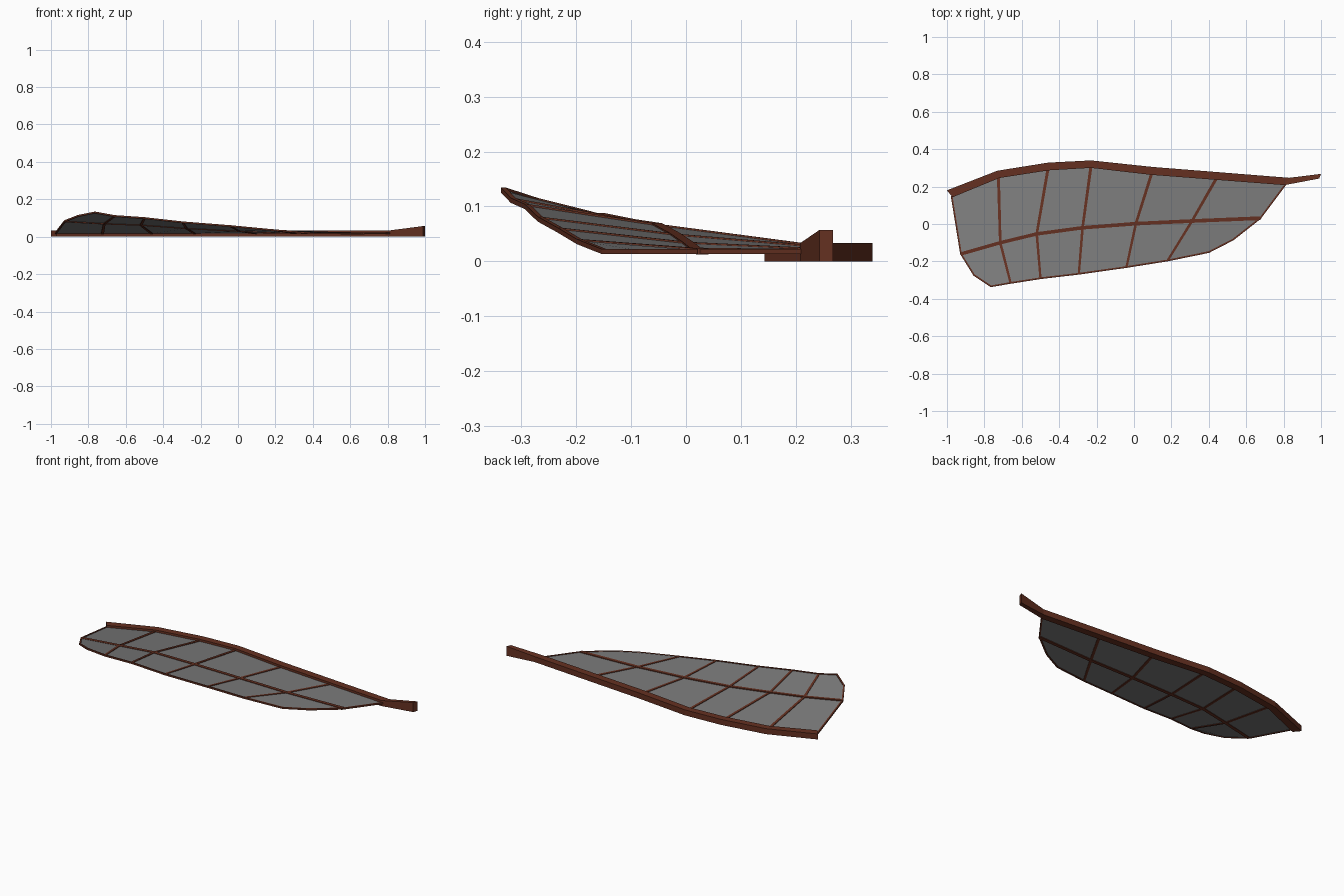
import bpy, bmesh
from mathutils import Vector

if "Cube" in bpy.data.objects:
    bpy.data.objects.remove(bpy.data.objects["Cube"])


def material(name, rgb):
    m = bpy.data.materials.new(name)
    m.diffuse_color = (*rgb, 1)
    m.use_nodes = True
    m.node_tree.nodes["Principled BSDF"].inputs["Base Color"].default_value = m.diffuse_color
    return m


WOOD = material("brown_wood", (0.13, 0.03, 0.015))
SKIN = material("grey_skin", (0.2, 0.2, 0.2))


def finish(name, bm, mat):
    bmesh.ops.recalc_face_normals(bm, faces=bm.faces)
    me = bpy.data.meshes.new(name)
    bm.to_mesh(me)
    bm.free()
    ob = bpy.data.objects.new(name, me)
    me.materials.append(mat)
    bpy.context.collection.objects.link(ob)
    return ob


def loft(name, rings, mat):
    bm = bmesh.new()
    vs = [[bm.verts.new(p) for p in r] for r in rings]
    for a, b in zip(vs, vs[1:]):
        for i in range(4):
            j = (i + 1) % 4
            bm.faces.new((a[i], a[j], b[j], b[i]))
    bm.faces.new(vs[0])
    bm.faces.new(vs[-1])
    return finish(name, bm, mat)


def strip(name, path, w0, w1, h):
    """Rectangular bar following a path, tapering in width."""
    pts = [Vector(p) for p in path]
    rings = []
    for i, p in enumerate(pts):
        d = (pts[min(i + 1, len(pts) - 1)] - pts[max(i - 1, 0)])
        side = Vector((-d.y, d.x, 0)).normalized()
        t = i / (len(pts) - 1)
        s = side * (w0 + (w1 - w0) * t) / 2
        up = Vector((0, 0, h / 2))
        rings.append([p - s - up, p + s - up, p + s + up, p - s + up])
    return loft(name, rings, WOOD)


# Leading spar: outer xy, inner xy, top z
spar = [(-1, .18, -.97, .143, .033), (-.73, .285, -.72, .246, .033),
        (-.46, .328, -.455, .287, .033), (-.23, .34, -.23, .3, .033),
        (.1, .305, .09, .263, .033), (.83, .247, .805, .208, .033),
        (1, .268, .99, .243, .057)]
loft("leading_spar", [[(a, b, 0), (c, d, 0), (c, d, z), (a, b, z)]
                      for a, b, c, d, z in spar], WOOD)

# Wing stations: spar line, middle line, trailing edge
front = [(-.975, .15, .018), (-.725, .255, .018), (-.46, .295, .018),
         (-.23, .31, .018), (.095, .272, .018), (.44, .243, .018), (.81, .212, .018)]
mid = [(-.925, -.16, .083), (-.715, -.1, .071), (-.52, -.053, .064),
       (-.275, -.02, .046), (.01, .002, .031), (.31, .016, .02), (.675, .031, .018)]
back = [(-.66, -.315, .111), (-.5, -.29, .1), (-.295, -.266, .077),
        (-.04, -.23, .057), (.18, -.195, .036)]
tip = [(-.855, -.273, .111), (-.765, -.333, .13)]
root = [(.4, -.15, .018), (.53, -.083, .018)]

# Skin panels between the ribs
bm = bmesh.new()
F, M, B, T, R = ([bm.verts.new(p) for p in row] for row in (front, mid, back, tip, root))
for i in range(6):
    bm.faces.new((F[i], M[i], M[i + 1], F[i + 1]))
for i in range(4):
    bm.faces.new((M[i + 1], B[i], B[i + 1], M[i + 2]))
bm.faces.new((M[0], T[0], T[1], B[0], M[1]))
bm.faces.new((M[5], B[4], R[0], R[1], M[6]))
skin = finish("wing_skin", bm, SKIN)
solid = skin.modifiers.new("thickness", 'SOLIDIFY')
solid.thickness = 0.003
solid.offset = 0

# Ribs, middle batten and thin rim
for i in range(5):
    strip(f"rib_{i + 1}", [front[i + 1], mid[i + 1], back[i]], .016, .012, .009)
strip("middle_batten", mid, .018, .02, .011)
strip("trailing_rim", [front[0], mid[0]] + tip + back + root + [mid[6], front[6]],
      .009, .009, .009)
